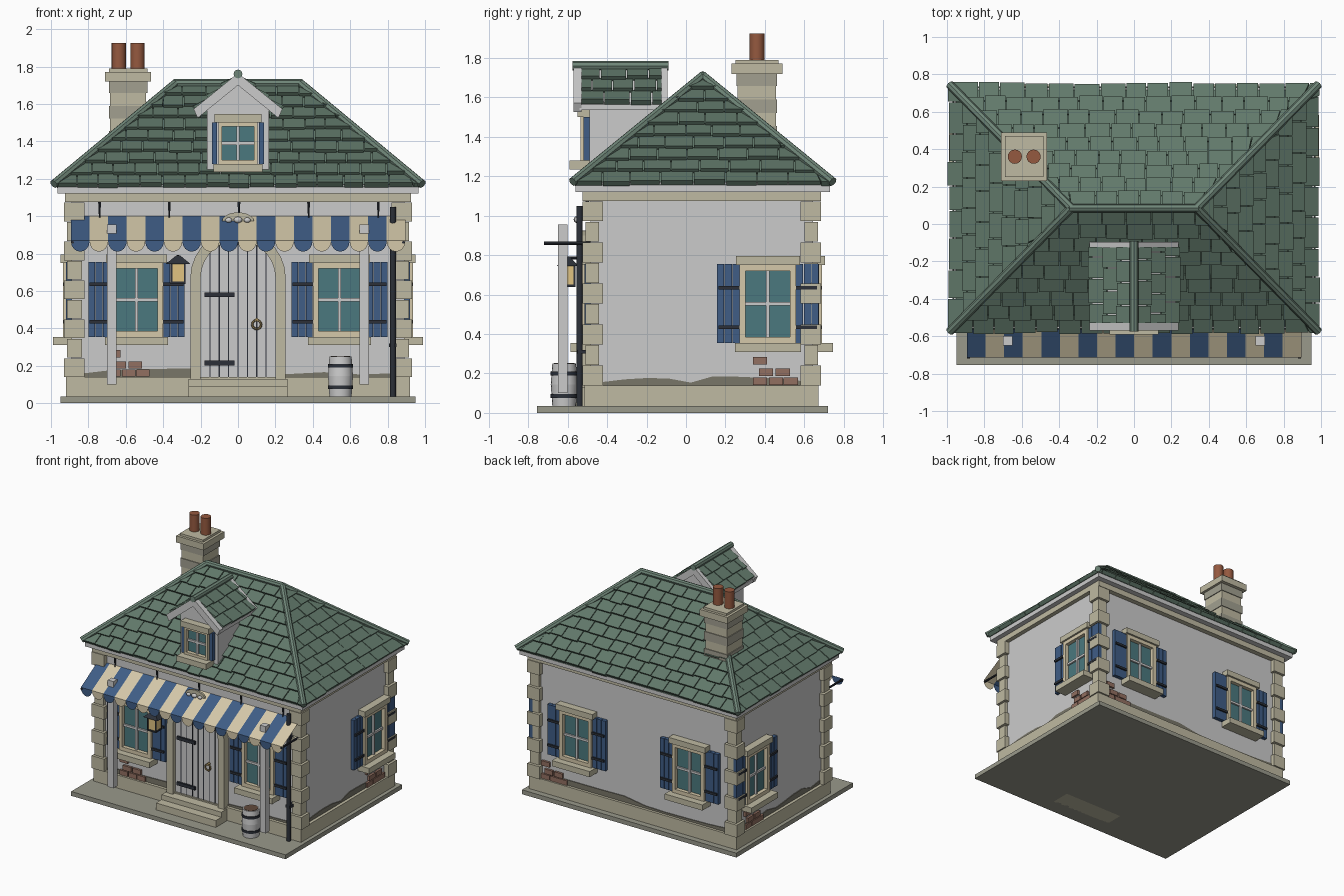
import bpy, bmesh, random
from math import pi, sin, cos, radians
from mathutils import Matrix, Vector

if "Cube" in bpy.data.objects:
    bpy.data.objects.remove(bpy.data.objects["Cube"])

random.seed(4)
STONE, SLAB, CREAM = (.52, .49, .36), (.32, .32, .26), (.66, .58, .40)
BLUE, GREEN, GREEN2 = (.05, .11, .24), (.12, .19, .145), (.16, .24, .19)
GLASS, DARK, CLAY = (.07, .19, .21), (.025, .03, .04), (.30, .10, .05)
BRICK, MUD, BRASS, LIGHT = (.29, .16, .12), (.19, .18, .14), (.35, .25, .10), (.75, .55, .22)
I = Matrix.Identity(4)
parts = {}


def bm_for(name, col=None):
    return parts.setdefault(name, (bmesh.new(), col))[0]


def box(name, col, lo, hi, M=I):
    lo, hi = Vector(lo), Vector(hi)
    m = M @ Matrix.Translation((lo + hi) / 2) @ Matrix.Diagonal((*(hi - lo), 1))
    bmesh.ops.create_cube(bm_for(name, col), size=1, matrix=m)


def solid(name, col, bottom, top, M=I):
    """Closed prism between two matching loops of points."""
    bm = bm_for(name, col)
    a = [bm.verts.new(M @ Vector(p)) for p in bottom]
    b = [bm.verts.new(M @ Vector(p)) for p in top]
    bm.faces.new(a[::-1])
    bm.faces.new(b)
    for i in range(len(a)):
        j = (i + 1) % len(a)
        bm.faces.new((a[i], a[j], b[j], b[i]))


def extrude(name, col, xz, y0, y1, M=I):
    solid(name, col, [(x, y0, z) for x, z in xz], [(x, y1, z) for x, z in xz], M)


def rod(name, col, a, b, r, r2=None, seg=12):
    a, b = Vector(a), Vector(b)
    m = Matrix.Translation((a + b) / 2) @ (b - a).to_track_quat('Z', 'Y').to_matrix().to_4x4()
    bmesh.ops.create_cone(bm_for(name, col), cap_ends=True, segments=seg, radius1=r,
                          radius2=r if r2 is None else r2, depth=(b - a).length, matrix=m)


# Wall frames: local x runs along the wall, local -y points outward
X, YF, YB = .89, -.485, .645
FRONT = Matrix.Translation((0, YF, 0))
BACK = Matrix.Translation((0, YB, 0)) @ Matrix.Rotation(pi, 4, 'Z')
RIGHT = Matrix.Translation((X, 0, 0)) @ Matrix.Rotation(pi / 2, 4, 'Z')
LEFT = Matrix.Translation((-X, 0, 0)) @ Matrix.Rotation(-pi / 2, 4, 'Z')

# Base, walls, cornice and eaves
box('base_slab', SLAB, (-.95, -.755, 0), (.95, .72, .035))
box('foundation', STONE, (-.92, -.515, .03), (.92, .672, .14))
box('walls', None, (-X, YF, .1), (X, YB, 1.14))
box('cornice', STONE, (-.925, -.525, 1.075), (.925, .685, 1.13))
box('eaves', None, (-.965, -.56, 1.12), (.965, .73, 1.17))

# Corner stones
for sx in (-1, 1):
    for yc, sy in ((YF, -1), (YB, 1)):
        for i in range(9):
            o, a, b = (.04, .07, .065) if i % 2 == 0 else (.025, .055, .045)
            z = .14 + i * .104
            xs, ys = sorted((sx * (X - a), sx * (X + o))), sorted((yc + sy * o, yc - sy * b))
            box('corner_stones', STONE, (xs[0], ys[0], z), (xs[1], ys[1], z + .1))


def window(M, u, z0=.355, z1=.75, w=.285, shutters=True):
    h = w / 2
    f = .03 if shutters else .02
    box('window_glass', GLASS, (u - h + .01, -.015, z0), (u + h - .01, 0, z1), M)
    for s in (-1, 1):
        xs = sorted((u + s * h, u + s * (h - f)))
        box('window_frames', CREAM, (xs[0], -.045, z0), (xs[1], 0, z1), M)
    for a, b in ((z0, z0 + f), (z1 - f, z1)):
        box('window_frames', CREAM, (u - h + f, -.045, a), (u + h - f, 0, b), M)
    zm = (z0 + z1) / 2
    box('window_bars', None, (u - .009, -.03, z0 + f), (u + .009, 0, z1 - f), M)
    box('window_bars', None, (u - h + f, -.028, zm - .009), (u + h - f, 0, zm + .009), M)
    box('window_sills', STONE, (u - h - .025, -.1, z0 - .045), (u + h + .025, 0, z0), M)
    box('window_lintels', STONE, (u - h - .02, -.06, z1), (u + h + .02, 0, z1 + .045), M)
    if not shutters:
        return
    for s in (-1, 1):
        for k in range(3):                              # shutter planks
            xs = sorted((u + s * (h + .001 + k * .039), u + s * (h + .037 + k * .039)))
            box('shutters', BLUE, (xs[0], -.03, z0), (xs[1], 0, z1 + .005), M)
        for z in (z0 + .08, z1 - .115):                 # strap hinges
            xs = sorted((u + s * (h - .005), u + s * (h + .108)))
            box('shutter_straps', DARK, (xs[0], -.042, z - .009), (xs[1], -.005, z + .009), M)


def weathering(M, u0, u1, brick_u):
    # Ragged plaster edge with a patch of exposed brick
    n = 9
    top = [(u1 + (u0 - u1) * i / n, .15 + random.random() * .04) for i in range(n + 1)]
    extrude('worn_plaster', MUD, [(u0, .13), (u1, .13)] + top, -.006, 0, M)
    for r, row in enumerate(((-.1, -.02, .055), (-.07, .015), (-.1,))):
        for du in row:
            u, z = brick_u + du, .142 + r * .044 + (.015 if r == 2 else 0)
            box('exposed_bricks', BRICK, (u, -.018, z), (u + .072, 0, z + .038), M)


for s in (-1, 1):
    window(FRONT, s * .543)
    window(BACK, s * .5)
window(RIGHT, .415)
window(LEFT, -.415)
weathering(FRONT, -.83, .83, -.6)
weathering(BACK, -.83, .83, -.72)
weathering(RIGHT, -.42, .58, .44)
weathering(LEFT, -.58, .42, -.44)

# Arched door, surround and steps
def arch(r, z0, zs=.67, n=14):
    return [(-r, z0)] + [(-r * cos(pi * i / n), zs + r * sin(pi * i / n)) for i in range(n + 1)] + [(r, z0)]

extrude('door', None, arch(.2, .13), -.02, 0, FRONT)
extrude('door_surround', STONE, arch(.255, .13) + arch(.2, .13)[::-1], -.055, 0, FRONT)
for i in range(1, 8):
    x = -.2 + i * .05
    box('door_seams', DARK, (x - .003, -.023, .13), (x + .003, 0, .67 + (.04 - x * x) ** .5), FRONT)
for z in (.215, .58):
    box('door_hinges', DARK, (-.18, -.035, z - .013), (-.02, 0, z + .013), FRONT)
ring = [Vector((.1 + .024 * cos(i * pi / 6), -.525, .42 + .024 * sin(i * pi / 6))) for i in range(13)]
for a, b in zip(ring, ring[1:]):
    rod('door_ring', BRASS, a, b, .006, seg=6)
rod('door_ring', BRASS, (.1, -.5, .445), (.1, -.53, .445), .01)
box('door_steps', STONE, (-.265, -.66, .0), (.265, -.48, .09))
box('door_steps', STONE, (-.265, -.59, .09), (.265, -.48, .13))


# Hipped roof with overlapping tiles
def tiles(name, foot, u, up, w0, w1, rows, tw):
    """Rows of tiles on a slope; half width runs from w0 at the eave to w1 at the top."""
    foot, u, up = Vector(foot), Vector(u).normalized(), Vector(up)
    n = u.cross(up).normalized()
    n = -n if n.z < 0 else n
    for r in range(rows):
        v0, v1 = r / rows, min(1, (r + 1.12) / rows)
        l0, l1 = w0 + (w1 - w0) * v0, w0 + (w1 - w0) * v1
        x = -w0 - tw * (.5 * (r % 2) + .2 * random.random())
        while x < l0:
            w = tw * random.uniform(.85, 1.15)
            a, b = x + .003, x + w - .003
            x += w
            if b < -l0 + .01 or a > l0 - .01:
                continue
            drop = random.uniform(-.006, .006) / up.length
            q = [(max(-l, min(l, t)), v) for t, v, l in
                 ((a, v0 + drop, l0), (b, v0 + drop, l0), (b, v1, l1), (a, v1, l1))]
            if q[2][0] - q[3][0] < .002:
                q.pop()
            base = [foot + u * t + up * v for t, v in q]
            lift = [.03 + random.uniform(-.003, .003)] * 2 + [.008] * 2
            solid(name, GREEN, base, [p + n * h for p, h in zip(base, lift)])


EX, EF, EB, EZ, RX, RY, RZ = .97, -.565, .735, 1.155, .335, .085, 1.695
solid_pts = [(-EX, EF, EZ), (EX, EF, EZ), (EX, EB, EZ), (-EX, EB, EZ)]
solid('roof_core', GREEN, solid_pts, [(-RX, RY - .002, RZ), (RX, RY - .002, RZ), (RX, RY + .002, RZ), (-RX, RY + .002, RZ)])
hy = (EB - EF) / 2
for y, s in ((EF, 1), (EB, -1)):
    tiles('roof_tiles', (0, y, EZ), (1, 0, 0), (0, s * hy, RZ - EZ), EX, RX, 9, .125)
for s in (-1, 1):
    tiles('roof_tiles', (s * EX, RY, EZ), (0, 1, 0), (-s * (EX - RX), 0, RZ - EZ), hy, .005, 9, .15)
    for y in (EF, EB):
        rod('roof_hip_caps', GREEN2, (s * .985, y + .01 * (1 if y > 0 else -1), 1.172), (s * RX, RY, 1.71), .023, seg=8)
rod('roof_hip_caps', GREEN2, (-.345, RY, 1.71), (.345, RY, 1.71), .023, seg=8)

# Dormer
extrude('dormer_walls', None, [(-.165, 1.2), (.165, 1.2), (.165, 1.585), (0, 1.72), (-.165, 1.585)], -.49, -.13)
DM = Matrix.Translation((0, -.49, 0))
window(DM, 0, 1.28, 1.5, .21, False)
for s in (-1, 1):
    xs = sorted((s * .113, s * .138))
    box('dormer_shutters', BLUE, (xs[0], -.03, 1.28), (xs[1], 0, 1.5), DM)
    extrude('dormer_roof', None, [(0, 1.745), (s * .225, 1.565), (s * .225, 1.535), (0, 1.71)], -.54, -.11)
    for y0, y1 in ((-.57, -.53), (-.125, -.095)):
        extrude('dormer_barge_boards', None, [(0, 1.765), (s * .238, 1.572), (s * .215, 1.525), (0, 1.70)], y0, y1)
    tiles('dormer_tiles', (s * .225, -.327, 1.565), (0, 1, 0), (-s * .225, 0, .18), .203, .203, 3, .12)
rod('dormer_ridge_cap', GREEN2, (0, -.575, 1.76), (0, -.09, 1.76), .024, seg=8)

# Chimney with coursed stone and two pots
for i in range(7):
    d = .006 * (i % 2)
    col = STONE if i % 2 else (.36, .35, .28)
    box('chimney_course_' + ('light' if i % 2 else 'dark'), col,
        (-.69 + d, .255 + d, 1.25 + i * .068), (-.485 - d, .462 - d, 1.318 + i * .068))
box('chimney_cap', STONE, (-.71, .23, 1.72), (-.465, .49, 1.772))
box('chimney_cap', STONE, (-.69, .25, 1.772), (-.485, .47, 1.79))
for x in (-.637, -.537):
    rod('chimney_pots', CLAY, (x, .36, 1.78), (x, .36, 1.925), .038, seg=16)

# Striped awning: sloping cloth with a scalloped valance
N, AW, AY, AZ = 18, .0993, -.715, .87
for i in range(N):
    name, col = (('awning_blue', BLUE), ('awning_cream', CREAM))[i % 2]
    bm, x0 = bm_for(name, col), -.893 + i * AW
    bm.faces.new([bm.verts.new(p) for p in ((x0, AY, AZ), (x0 + AW, AY, AZ), (x0 + AW, -.49, 1.0), (x0, -.49, 1.0))])
    scallop = [(x0 + AW / 2 * (1 - cos(pi * k / 8)), AY, AZ - .005 - .055 * sin(pi * k / 8)) for k in range(9)]
    bm.faces.new([bm.verts.new(p) for p in [(x0 + AW, AY, AZ), (x0, AY, AZ)] + scallop])
for s in (-1, 1):
    box('awning_posts', None, (s * .675 - .025, -.65, .1), (s * .675 + .025, -.6, .955))
    rod('awning_arms', DARK, (s * .885, -.485, .86), (s * .885, -.72, .86), .008, seg=8)
for i in range(5):
    x = -.74 + i * .3725
    rod('awning_hooks', DARK, (x, -.5, 1.08), (x, -.5, .99), .009, .004, seg=6)

# Ornament over the door
extrude('ornament_plate', STONE, [(.085 * cos(pi * i / 10), .975 + .045 * sin(pi * i / 10)) for i in range(11)], -.545, -.53)
for x, r in ((-.05, .017), (0, .021), (.05, .017)):
    m = Matrix.Translation((x, -.555, .972 + r * .4)) @ Matrix.Diagonal((1.1, .7, .8, 1))
    bmesh.ops.create_uvsphere(bm_for('ornament_beads'), u_segments=12, v_segments=8, radius=r, matrix=m)

# Drainpipe
rod('drainpipe', DARK, (.828, -.54, .035), (.828, -.54, 1.05), .016)
for z in (.3, .85):
    box('drainpipe', DARK, (.808, -.55, z), (.848, -.48, z + .02))

# Wall lantern
box('lantern_glass', LIGHT, (-.355, -.635, .65), (-.285, -.565, .75))
for sx in (-1, 1):
    for sy in (-1, 1):
        x, y = -.32 + sx * .035, -.6 + sy * .035
        box('lantern_frame', DARK, (x - .005, y - .005, .64), (x + .005, y + .005, .75))
box('lantern_frame', DARK, (-.36, -.64, .638), (-.28, -.56, .65))
solid('lantern_frame', DARK, [(-.385, -.655, .745), (-.255, -.655, .745), (-.255, -.545, .745), (-.385, -.545, .745)],
      [(-.33, -.61, .79), (-.31, -.61, .79), (-.31, -.59, .79), (-.33, -.59, .79)])
rod('lantern_frame', DARK, (-.32, -.6, .785), (-.32, -.48, .785), .008, seg=8)

# Barrel
BX, BY = .548, -.618
for z0, z1, r0, r1 in ((.035, .145, .06, .068), (.145, .25, .068, .06)):
    rod('barrel', None, (BX, BY, z0), (BX, BY, z1), r0, r1, 18)
for z in (.085, .2):
    rod('barrel_hoops', DARK, (BX, BY, z - .01), (BX, BY, z + .01), .069, seg=18)
rod('barrel_lid', (.12, .07, .045), (BX, BY, .245), (BX, BY, .252), .052, seg=18)

# Turn every collected part into an object
ROUND = {'barrel', 'barrel_hoops', 'chimney_pots', 'drainpipe', 'ornament_beads', 'door_ring'}
mats = {}
for name, (bm, col) in parts.items():
    bm_sheet = name.startswith('awning_') and name.split('_')[1] in ('blue', 'cream')
    if not bm_sheet:
        bmesh.ops.recalc_face_normals(bm, faces=bm.faces)
    me = bpy.data.meshes.new(name)
    bm.to_mesh(me)
    bm.free()
    ob = bpy.data.objects.new(name, me)
    bpy.context.collection.objects.link(ob)
    if col:
        if col not in mats:
            mats[col] = bpy.data.materials.new(name + '_colour')
            mats[col].diffuse_color = (*col, 1)
        me.materials.append(mats[col])
    if name in ROUND:
        bpy.ops.object.select_all(action='DESELECT')
        ob.select_set(True)
        bpy.context.view_layer.objects.active = ob
        bpy.ops.object.shade_smooth_by_angle(angle=radians(35))

for m in bpy.data.materials:
    if m.users and not m.is_grease_pencil:
        m.use_nodes = True
        m.node_tree.nodes["Principled BSDF"].inputs["Base Color"].default_value = m.diffuse_color
